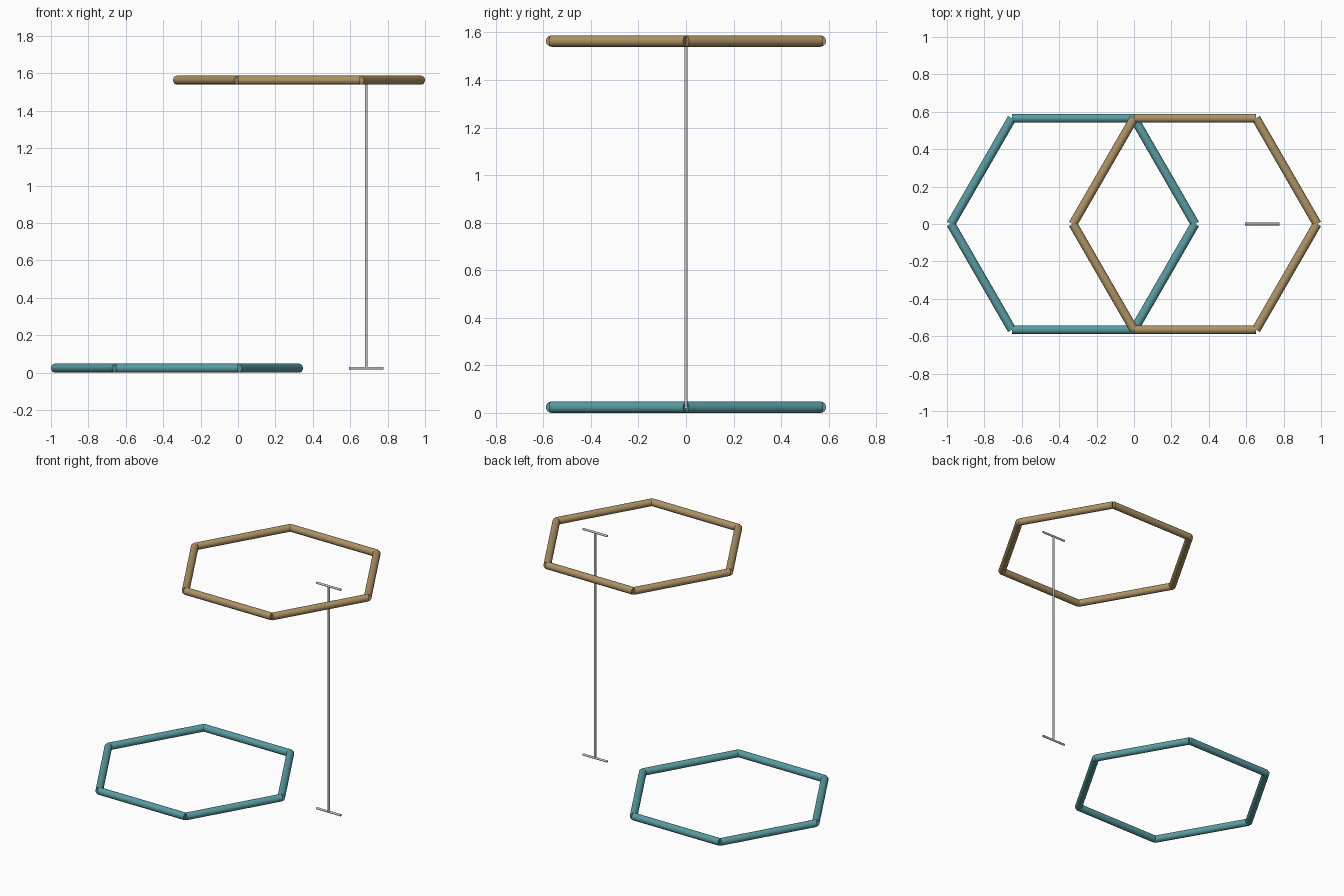
import bpy, bmesh, math
from mathutils import Vector

if "Cube" in bpy.data.objects:
    bpy.data.objects.remove(bpy.data.objects["Cube"])

R = 0.6527          # hexagon side length and corner radius
TUBE = 0.0238       # ring tube radius
Z0, Z1 = TUBE, TUBE + 1.54
GX = 0.686          # x of the spacing gauge


def material(name, rgb):
    m = bpy.data.materials.new(name)
    m.diffuse_color = (*rgb, 1)
    m.use_nodes = True
    m.node_tree.nodes["Principled BSDF"].inputs["Base Color"].default_value = m.diffuse_color
    return m


def rods(name, segments, radius, sides, mat=None):
    """One object made of flat-ended round rods, one per (start, end) pair."""
    bm = bmesh.new()
    for a, b in segments:
        a, b = Vector(a), Vector(b)
        d = b - a
        new = bmesh.ops.create_cone(bm, cap_ends=True, segments=sides, radius1=radius,
                                    radius2=radius, depth=d.length)["verts"]
        mtx = d.to_track_quat('Z', 'Y').to_matrix().to_4x4()
        mtx.translation = (a + b) / 2
        bmesh.ops.transform(bm, matrix=mtx, verts=new)
    me = bpy.data.meshes.new(name)
    bm.to_mesh(me)
    bm.free()
    ob = bpy.data.objects.new(name, me)
    bpy.context.collection.objects.link(ob)
    if mat:
        me.materials.append(mat)
    bpy.ops.object.select_all(action='DESELECT')
    ob.select_set(True)
    bpy.context.view_layer.objects.active = ob
    bpy.ops.object.shade_smooth_by_angle(angle=math.radians(35))
    return ob


def hexagon(name, cx, z, mat):
    p = [(cx + R * math.cos(i * math.pi / 3), R * math.sin(i * math.pi / 3), z) for i in range(6)]
    return rods(name, [(p[i], p[(i + 1) % 6]) for i in range(6)], TUBE, 24, mat)


# Two hexagonal rings, shifted by one side length
hexagon("lower_ring", -R / 2, Z0, material("teal", (0.10, 0.33, 0.36)))
hexagon("upper_ring", R / 2, Z1, material("tan", (0.42, 0.29, 0.13)))

# Spacing gauge: thin post with a short bar at each end
rods("gauge_post", [((GX, 0, Z0), (GX, 0, Z1))], 0.007, 16)
for label, z in (("lower", Z0), ("upper", Z1)):
    rods(label + "_gauge_bar", [((GX - 0.092, 0, z), (GX + 0.092, 0, z))], 0.007, 16)
